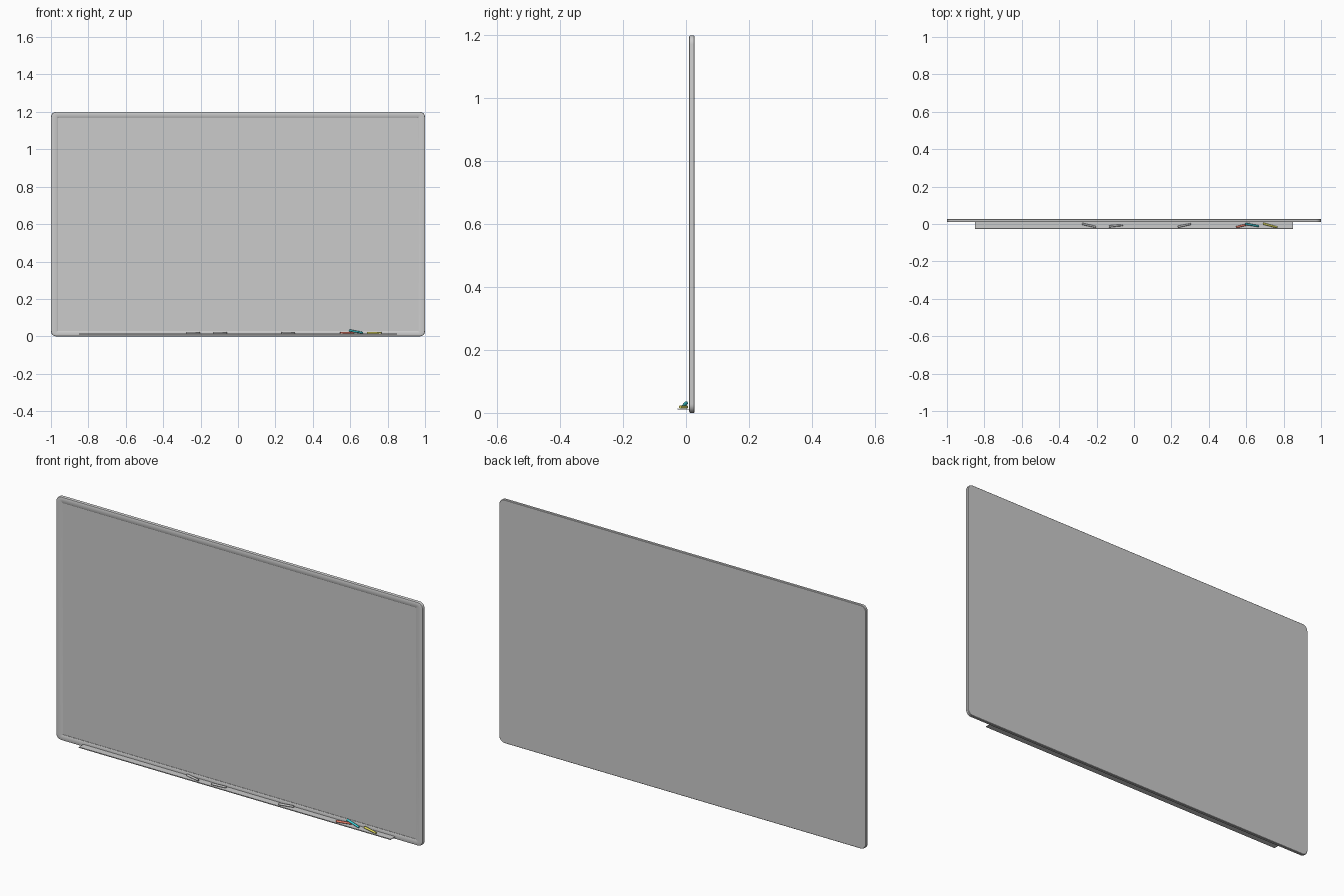
import bpy, math
from mathutils import Vector

if "Cube" in bpy.data.objects:
    bpy.data.objects.remove(bpy.data.objects["Cube"])

BACK, FRONT = 0.027, 0.010


def mesh_object(name, verts, faces):
    me = bpy.data.meshes.new(name)
    me.from_pydata(verts, [], faces)
    ob = bpy.data.objects.new(name, me)
    bpy.context.collection.objects.link(ob)
    return ob


def smooth(ob, angle=35):
    bpy.ops.object.select_all(action='DESELECT')
    ob.select_set(True)
    bpy.context.view_layer.objects.active = ob
    bpy.ops.object.shade_smooth_by_angle(angle=math.radians(angle))


def rounded_loop(dx, dz, r, y, n=6):
    """Rounded rectangle inset by dx, dz from the 2 x 1.2 outline."""
    pts = []
    for k, (sx, sz) in enumerate(((1, 1), (-1, 1), (-1, -1), (1, -1))):
        for i in range(n + 1):
            a = math.pi / 2 * (k + i / n)
            pts.append((sx * (1 - dx - r) + r * math.cos(a), y,
                        0.6 + sz * (0.6 - dz - r) + r * math.sin(a)))
    return pts


# frame: rounded outline swept through a bevelled section, closed at the back
section = [(0.002, 0.002, 0.026, BACK), (0, 0, 0.028, BACK - 0.002),
           (0, 0, 0.028, FRONT + 0.004), (0.0015, 0.0015, 0.0265, FRONT + 0.0012),
           (0.005, 0.005, 0.023, FRONT), (0.034, 0.026, 0.0004, FRONT),
           (0.037, 0.029, 0.0002, FRONT + 0.002), (0.037, 0.029, 0.0002, FRONT + 0.006)]
verts, faces = [], []
for s in section:
    verts += rounded_loop(*s)
m = len(verts) // len(section)
for j in range(len(section) - 1):
    for i in range(m):
        k = (i + 1) % m
        faces.append((j * m + i, j * m + k, (j + 1) * m + k, (j + 1) * m + i))
faces.append(tuple(reversed(range(m))))
frame = mesh_object("frame", verts, faces)
smooth(frame)

# writing surface, slightly recessed
x, z0, z1, y = 0.963, 0.029, 1.171, FRONT + 0.004
mesh_object("writing_surface", [(-x, y, z0), (x, y, z0), (x, y, z1), (-x, y, z1)],
            [(0, 1, 2, 3)])

# chalk tray: thin shelf with a small front lip
profile = [(FRONT + 0.001, 0.010), (-0.0265, 0.010), (-0.027, 0.0105), (-0.027, 0.0145),
           (-0.0255, 0.0145), (-0.0245, 0.013), (FRONT + 0.001, 0.013)]
n = len(profile)
verts = [(sx, py, pz) for sx in (-0.85, 0.85) for py, pz in profile]
faces = [(i, (i + 1) % n, n + (i + 1) % n, n + i) for i in range(n)]
faces += [tuple(reversed(range(n))), tuple(range(n, 2 * n))]
mesh_object("chalk_tray", verts, [tuple(reversed(f)) for f in faces])


# chalk sticks: left end, right end, colour
def chalk(name, a, b, color=None, r=0.0055):
    a, b = Vector(a), Vector(b)
    d = b - a
    bpy.ops.mesh.primitive_cone_add(vertices=16, radius1=r, radius2=r * 0.85,
                                    depth=d.length, location=(a + b) / 2)
    ob = bpy.context.object
    ob.name = name
    ob.rotation_euler = d.to_track_quat('Z', 'Y').to_euler()
    bev = ob.modifiers.new("edge", 'BEVEL')
    bev.width, bev.segments = 0.0008, 2
    if color:
        mat = bpy.data.materials.new(name)
        mat.diffuse_color = (*color, 1)
        mat.use_nodes = True
        mat.node_tree.nodes["Principled BSDF"].inputs["Base Color"].default_value = mat.diffuse_color
        ob.data.materials.append(mat)
    smooth(ob)


Z = 0.0187
chalk("white_chalk_1", (-0.278, 0.001, Z), (-0.204, -0.016, Z))
chalk("white_chalk_2", (-0.134, -0.013, Z), (-0.060, -0.006, Z))
chalk("white_chalk_3", (0.234, -0.015, Z), (0.305, 0.000, Z))
chalk("red_chalk", (0.547, -0.017, Z), (0.620, 0.001, Z), (0.85, 0.22, 0.15))
chalk("cyan_chalk", (0.595, 0.001, 0.0315), (0.668, -0.012, Z), (0.05, 0.68, 0.75))
chalk("yellow_chalk", (0.690, 0.002, Z), (0.766, -0.018, Z), (0.8, 0.75, 0.12))
